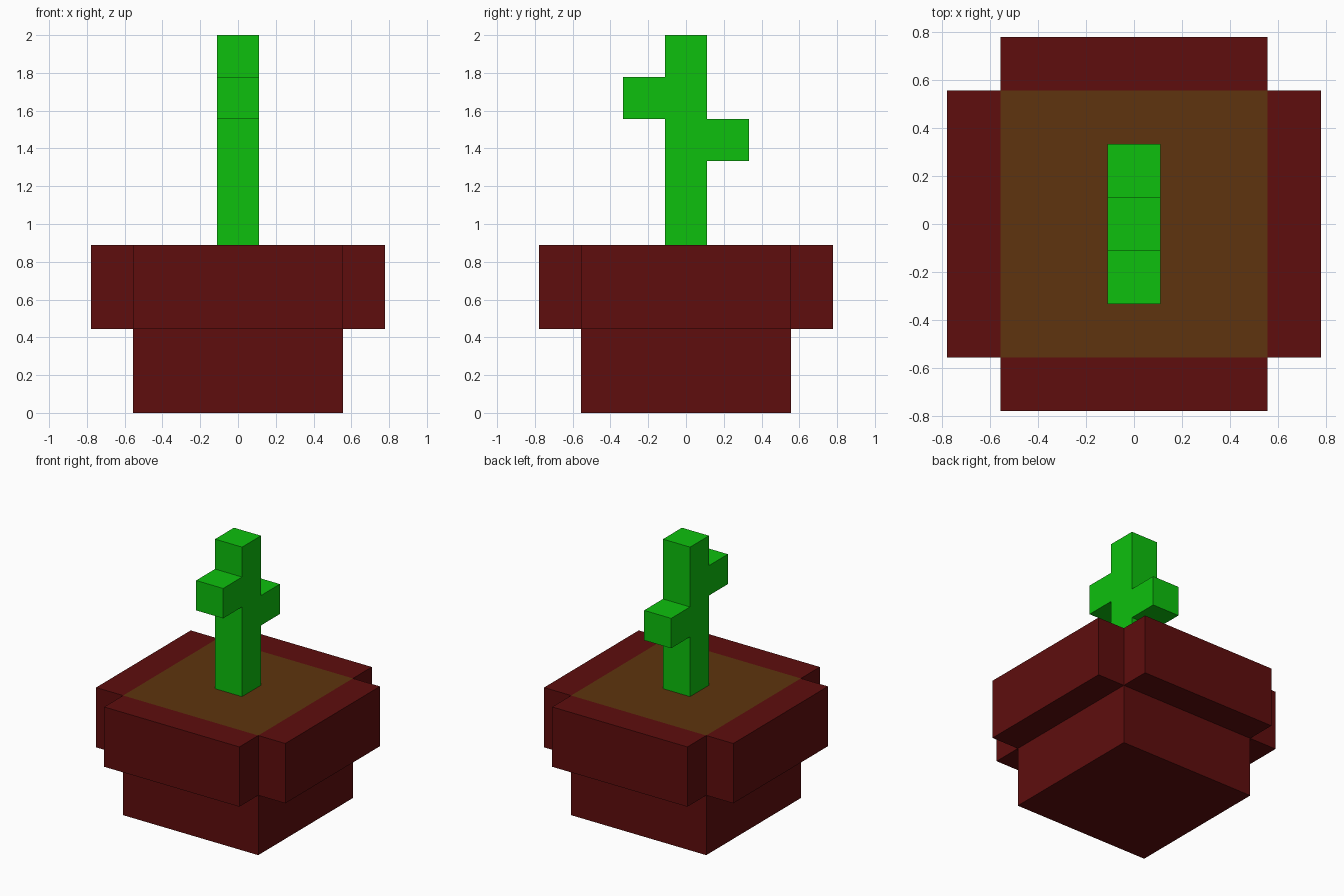
import bpy, bmesh, math
from mathutils import Matrix, Vector

cube = bpy.data.objects.get("Cube")
if cube:
    bpy.data.objects.remove(cube, do_unlink=True)

U = 2 / 9  # one block unit


def material(name, rgb):
    m = bpy.data.materials.new(name)
    m.use_nodes = True
    m.diffuse_color = (*rgb, 1)
    m.node_tree.nodes["Principled BSDF"].inputs["Base Color"].default_value = (*rgb, 1)
    return m


clay = material("dark red clay", (0.112, 0.004, 0.004))
earth = material("brown soil", (0.112, 0.034, 0.0044))
green = material("bright green", (0.004, 0.527, 0.004))


def add_object(name, bm, *mats):
    bmesh.ops.recalc_face_normals(bm, faces=bm.faces[:])
    mesh = bpy.data.meshes.new(name)
    bm.to_mesh(mesh)
    bm.free()
    for m in mats:
        mesh.materials.append(m)
    obj = bpy.data.objects.new(name, mesh)
    bpy.context.collection.objects.link(obj)
    return obj


def box(center, size):
    """Box measured in block units."""
    bm = bmesh.new()
    bmesh.ops.create_cube(bm, size=1, matrix=Matrix.Translation(Vector(center) * U)
                          @ Matrix.Diagonal((*(Vector(size) * U), 1)))
    return bm


# Pot body, with soil as its top face
bm = box((0, 0, 2), (5, 5, 4))
bm.normal_update()
for f in bm.faces:
    f.material_index = 1 if f.normal.z > 0.5 else 0
add_object("pot_body", bm, clay, earth)

# Four rim slabs, leaving the corners open
for i, side in enumerate(("front", "left", "back", "right")):
    bm = box((0, -3, 3), (5, 1, 2))
    bmesh.ops.rotate(bm, verts=bm.verts[:], matrix=Matrix.Rotation(i * math.pi / 2, 3, "Z"))
    add_object("rim_" + side, bm, clay)

# Plant: side outline (y, z) of stem, front branch and back branch, extruded along x
outline = [(-0.5, 4), (0.5, 4), (0.5, 6), (1.5, 6), (1.5, 7), (0.5, 7),
           (0.5, 9), (-0.5, 9), (-0.5, 8), (-1.5, 8), (-1.5, 7), (-0.5, 7)]
bm = bmesh.new()
face = bm.faces.new([bm.verts.new((-0.5 * U, y * U, z * U)) for y, z in outline])
ext = bmesh.ops.extrude_face_region(bm, geom=[face], use_keep_orig=True)
bmesh.ops.translate(bm, vec=(U, 0, 0),
                    verts=[v for v in ext["geom"] if isinstance(v, bmesh.types.BMVert)])
add_object("plant", bm, green)
